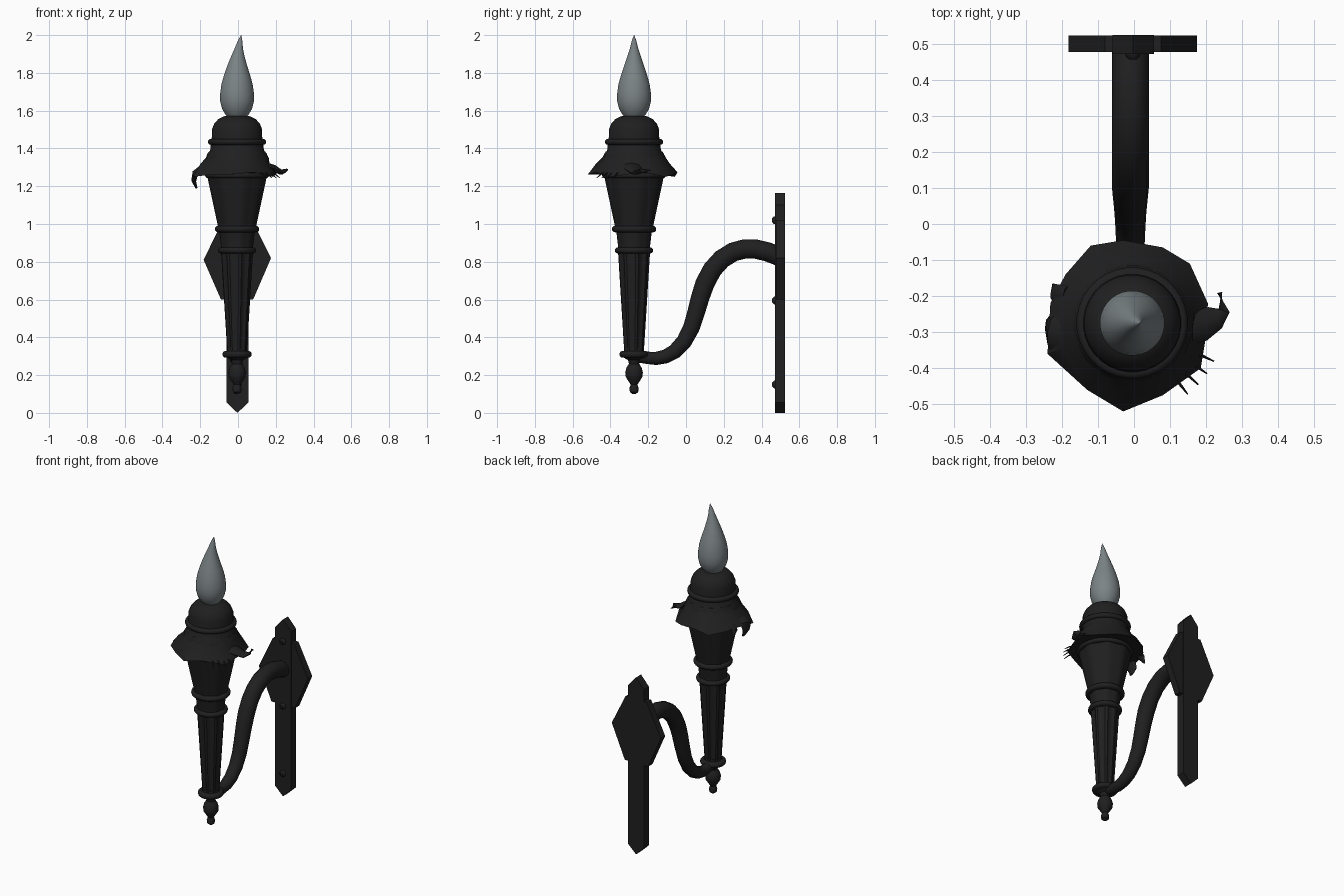
import bpy, bmesh, math
from mathutils import Vector

if "Cube" in bpy.data.objects:
    bpy.data.objects.remove(bpy.data.objects["Cube"])


def material(name, col):
    m = bpy.data.materials.new(name)
    m.use_nodes = True
    m.diffuse_color = (*col, 1)
    b = m.node_tree.nodes["Principled BSDF"]
    b.inputs["Base Color"].default_value = (*col, 1)
    b.inputs["Roughness"].default_value = 0.7
    return m


IRON = material("black_iron", (0.014, 0.014, 0.014))
GLASS = material("grey_glass", (0.2, 0.23, 0.24))
AXIS = Vector((-0.005, -0.275, 0))


def finish(name, rings, mat, angle=40, caps=True):
    """Skin a list of equal closed rings into one object."""
    bm = bmesh.new()
    loops = [[bm.verts.new(p) for p in r] for r in rings]
    n = len(loops[0])
    for a, b in zip(loops, loops[1:]):
        for i in range(n):
            j = (i + 1) % n
            bm.faces.new((a[i], a[j], b[j], b[i]))
    if caps:
        bm.faces.new(loops[0][::-1])
        bm.faces.new(loops[-1])
    bmesh.ops.recalc_face_normals(bm, faces=bm.faces)
    me = bpy.data.meshes.new(name)
    bm.to_mesh(me)
    bm.free()
    me.materials.append(mat)
    ob = bpy.data.objects.new(name, me)
    bpy.context.collection.objects.link(ob)
    bpy.ops.object.select_all(action='DESELECT')
    ob.select_set(True)
    bpy.context.view_layer.objects.active = ob
    bpy.ops.object.shade_smooth_by_angle(angle=math.radians(angle))
    return ob


def lathe(name, profile, mat=IRON, n=32, flute=0.0, lean=None):
    """Turn (radius, z) points round the torch axis, with optional flutes."""
    rings = []
    for r, z in profile:
        c = AXIS + Vector((lean(z) if lean else 0, 0, z))
        ring = []
        for i in range(n):
            a = math.tau * (i + 0.5) / n
            k = r * (1 - flute) if i % 4 in (2, 3) else r
            ring.append(c + Vector((k * math.sin(a), -k * math.cos(a), 0)))
        rings.append(ring)
    return finish(name, rings, mat)


def sweep(name, path, radii, ref, flat=1.0, n=12):
    """Sweep a tapering oval along a path; ref is its wide direction."""
    pts = [Vector(p) for p in path]
    rings = []
    for i, p in enumerate(pts):
        t = (pts[min(i + 1, len(pts) - 1)] - pts[max(i - 1, 0)]).normalized()
        u = (Vector(ref) - t * t.dot(Vector(ref))).normalized()
        v = t.cross(u) * flat
        rings.append([p + radii[i] * (u * math.cos(math.tau * k / n) + v * math.sin(math.tau * k / n))
                      for k in range(n)])
    return finish(name, rings, IRON)


def slab(name, outline, y0, y1):
    """Extrude an (x, z) outline between two depths."""
    return finish(name, [[(x, y, z) for x, z in outline] for y in (y0, y1)], IRON, 20)


def bead(name, r, z, h):
    """Rounded moulding ring."""
    arc = [math.pi * k / 6 - math.pi / 2 for k in range(7)]
    lathe(name, [(r - h + h * math.cos(a), z + h * math.sin(a)) for a in arc])


# Torch body, from the finial up
lathe("bottom_finial", [(0.008, 0.1), (0.022, 0.11), (0.025, 0.13), (0.018, 0.15), (0.028, 0.165),
                        (0.044, 0.19), (0.047, 0.215), (0.04, 0.24), (0.027, 0.26), (0.032, 0.28),
                        (0.06, 0.295), (0.05, 0.34)])
lathe("fluted_shaft", [(0.052, 0.32), (0.085, 0.85)], flute=0.12)
lathe("neck", [(0.083, 0.85), (0.085, 0.88), (0.094, 0.96), (0.1, 0.99)], flute=0.04)
lathe("fluted_cup", [(0.1, 0.98), (0.158, 1.25)], flute=0.05)
for name, r, z, h in (("lower_ring", 0.078, 0.31, 0.018), ("shaft_ring", 0.102, 0.86, 0.016),
                      ("cup_ring", 0.118, 0.973, 0.017), ("cup_rim", 0.17, 1.257, 0.014),
                      ("cap_ring", 0.155, 1.435, 0.016)):
    bead(name, r, z, h)
lathe("cap", [(0.15, 1.25), (0.165, 1.34), (0.16, 1.37), (0.143, 1.39), (0.138, 1.44), (0.134, 1.46),
              (0.134, 1.5), (0.122, 1.53), (0.1, 1.555), (0.07, 1.57), (0.02, 1.575)])

# Ragged draped collar
hem = [(-0.03, -0.52), (0.08, -0.475), (0.185, -0.4), (0.2, -0.31), (0.205, -0.22), (0.155, -0.11),
       (0.08, -0.065), (-0.03, -0.045), (-0.12, -0.06), (-0.19, -0.14), (-0.232, -0.22),
       (-0.24, -0.36), (-0.13, -0.46)]
rings = [[], [], [], [], []]
for i, (x, y) in enumerate(hem):
    edge = Vector((x, y, 0)) - AXIS
    d = edge.normalized()
    z = 1.262 + 0.014 * math.sin(i * 2.1)
    for ring, (p, h) in zip(rings, ((d * 0.15, 1.385), (d * 0.17, 1.35), (edge * 0.82, 1.32),
                                    (edge, z), (d * 0.155, 1.275))):
        ring.append(AXIS + p + Vector((0, 0, h)))
finish("draped_collar", rings, IRON, 35)

# Torn scraps hanging off the collar
sweep("left_scrap", [(0.14, -0.29, 1.31), (0.19, -0.28, 1.295), (0.225, -0.26, 1.275),
                     (0.25, -0.24, 1.28), (0.238, -0.19, 1.285)],
      [0.05, 0.045, 0.035, 0.02, 0.008], (0, 1, 0), 0.4, 8)
sweep("right_scrap", [(-0.19, -0.31, 1.3), (-0.225, -0.3, 1.27), (-0.235, -0.29, 1.23),
                      (-0.22, -0.285, 1.19)], [0.04, 0.05, 0.035, 0.015], (0, 1, 0), 0.35, 8)
sweep("back_scrap", [(-0.19, -0.2, 1.29), (-0.222, -0.19, 1.265), (-0.225, -0.17, 1.22)],
      [0.03, 0.025, 0.006], (0, 1, 0), 0.4, 8)
for i in range(4):
    a = math.radians(38 + i * 9)
    d = Vector((math.sin(a), -math.cos(a), 0))
    root = AXIS + d * 0.18 + Vector((0, 0, 1.275))
    sweep(f"thread_{i + 1}", [root, root + d * 0.04 - Vector((0, 0, 0.01)),
                              root + d * 0.07 - Vector((0, 0, 0.03))],
          [0.006, 0.004, 0.002], (0, 0, 1), 1, 5)

# Flame-shaped bulb with a leaning tip
lathe("flame_bulb", [(0.045, 1.56), (0.062, 1.58), (0.08, 1.61), (0.09, 1.65), (0.09, 1.69), (0.083, 1.74),
                     (0.069, 1.79), (0.052, 1.84), (0.035, 1.89), (0.022, 1.93), (0.012, 1.97), (0.001, 2.0)],
      GLASS, lean=lambda z: 0.022 * max(0, (z - 1.8) / 0.2) ** 2)

# Curved bracket arm
arm = [(-0.27, 0.3), (-0.21, 0.292), (-0.16, 0.288), (-0.11, 0.298), (-0.06, 0.325), (-0.01, 0.378),
       (0.028, 0.45), (0.053, 0.53), (0.075, 0.61), (0.1, 0.685), (0.14, 0.76), (0.19, 0.815),
       (0.25, 0.852), (0.31, 0.868), (0.37, 0.867), (0.43, 0.853), (0.49, 0.83)]
sweep("bracket_arm", [(-0.01, y, z) for y, z in arm],
      [0.03 + 0.021 * min(1, i / 9) for i in range(len(arm))], (1, 0, 0), 1.0, 12)

# Wall plate: long pointed bar with a diamond backing and studs
slab("wall_bar", [(-0.003, 0), (0.055, 0.055), (0.055, 1.1), (-0.003, 1.165), (-0.06, 1.1), (-0.06, 0.055)],
     0.472, 0.525)
slab("diamond_plate", [(-0.09, 0.6), (0.08, 0.6), (0.175, 0.82), (0.075, 1.02), (-0.08, 1.02), (-0.182, 0.81)],
     0.477, 0.523)
for i, z in enumerate((0.15, 0.595, 1.02)):
    sweep(f"stud_{i + 1}", [(-0.003, 0.48, z), (-0.003, 0.465, z), (-0.003, 0.456, z)],
          [0.022, 0.02, 0.01], (1, 0, 0), 1, 8)
